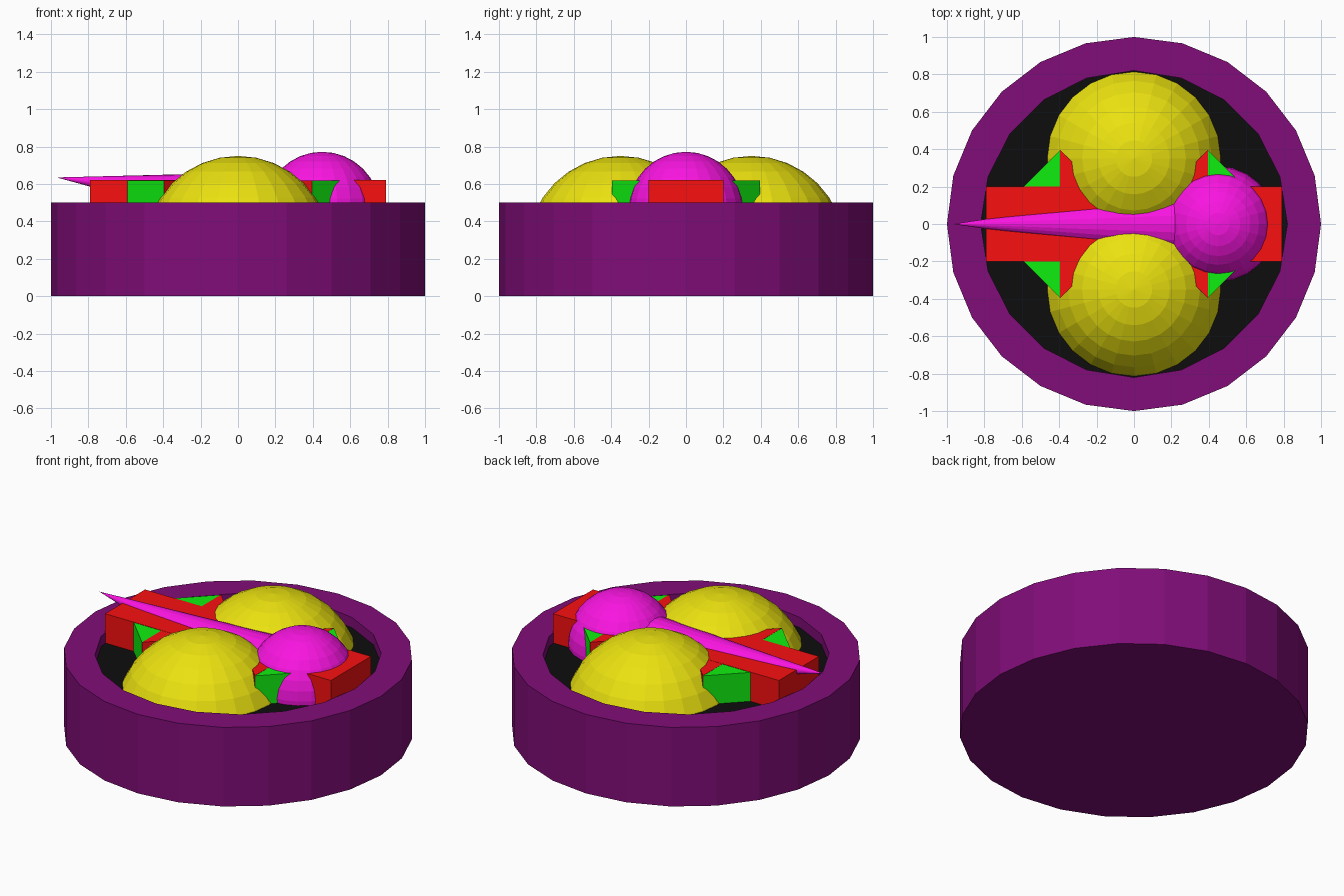
import bpy, bmesh, math
from mathutils import Vector

if "Cube" in bpy.data.objects:
    bpy.data.objects.remove(bpy.data.objects["Cube"])

FLOOR, TOP = 0.435, 0.62


def material(name, rgb):
    m = bpy.data.materials.new(name)
    m.diffuse_color = (*rgb, 1)
    m.use_nodes = True
    m.node_tree.nodes["Principled BSDF"].inputs["Base Color"].default_value = m.diffuse_color
    return m


PURPLE = material("purple", (0.22, 0.004, 0.19))
BLACK = material("black", (0.004, 0.004, 0.004))
YELLOW = material("yellow", (0.83, 0.76, 0.005))
RED = material("red", (0.95, 0.005, 0.005))
GREEN = material("green", (0.005, 0.86, 0.005))
MAGENTA = material("magenta", (0.95, 0.007, 0.75))


def finish(name, bm, mat):
    bmesh.ops.recalc_face_normals(bm, faces=bm.faces)
    me = bpy.data.meshes.new(name)
    bm.to_mesh(me)
    bm.free()
    me.materials.append(mat)
    ob = bpy.data.objects.new(name, me)
    bpy.context.collection.objects.link(ob)
    return ob


def prism(name, outline, z0, z1, mat):
    bm = bmesh.new()
    face = bm.faces.new([bm.verts.new((x, y, z0)) for x, y in outline])
    ext = bmesh.ops.extrude_face_region(bm, geom=[face], use_keep_orig=True)
    verts = [g for g in ext["geom"] if isinstance(g, bmesh.types.BMVert)]
    bmesh.ops.translate(bm, verts=verts, vec=(0, 0, z1 - z0))
    return finish(name, bm, mat)


def ngon(n, r):
    return [(r * math.cos(2 * math.pi * i / n), r * math.sin(2 * math.pi * i / n)) for i in range(n)]


def ball(name, centre, r, mat):
    # sphere trimmed flat just under the dish floor
    bm = bmesh.new()
    bmesh.ops.create_uvsphere(bm, u_segments=24, v_segments=16, radius=r)
    bmesh.ops.translate(bm, verts=bm.verts, vec=centre)
    bmesh.ops.bisect_plane(bm, geom=bm.verts[:] + bm.edges[:] + bm.faces[:],
                           plane_co=(0, 0, FLOOR - 0.01), plane_no=(0, 0, 1), clear_inner=True)
    bmesh.ops.holes_fill(bm, edges=[e for e in bm.edges if e.is_boundary])
    return finish(name, bm, mat)


# Dish with a recessed black floor
dish = prism("dish", ngon(24, 1.0), 0, 0.5, PURPLE)
cutter = prism("recess_cutter", ngon(20, 0.82), FLOOR - 0.02, 0.7, PURPLE)
cutter.hide_render = True
cutter.hide_viewport = True
cut = dish.modifiers.new("recess", "BOOLEAN")
cut.object = cutter
cut.solver = "EXACT"
prism("dish_floor", ngon(20, 0.82), FLOOR - 0.02, FLOOR, BLACK)

# Two large domes
for side, y in (("back", 0.35), ("front", -0.35)):
    ball("dome_" + side, (0, y, 0.25), 0.5, YELLOW)

# Long bar, with a diamond of two wedges at each end
H = 0.395
prism("bar", [(-0.79, -0.2), (0.79, -0.2), (0.79, 0.2), (-0.79, 0.2)], FLOOR, TOP, RED)
for side, s in (("left", -1), ("right", 1)):
    prism("outer_wedge_" + side, [(s * H, -H), (s * 2 * H, 0), (s * H, H)], FLOOR, TOP - 0.002, GREEN)
    prism("inner_wedge_" + side, [(s * H, -H), (0, 0), (s * H, H)], FLOOR, TOP - 0.001, RED)

# Small ball with a spike growing out of its centre
centre, tip = Vector((0.45, 0, 0.463)), Vector((-0.97, 0, 0.635))
ball("small_ball", centre, 0.309, MAGENTA)
axis = tip - centre
bm = bmesh.new()
bmesh.ops.create_cone(bm, cap_ends=True, segments=24, radius1=0.21, radius2=0, depth=axis.length)
bmesh.ops.remove_doubles(bm, verts=bm.verts, dist=1e-5)
spike = finish("spike", bm, MAGENTA)
spike.location = (tip + centre) / 2
spike.rotation_mode = "QUATERNION"
spike.rotation_quaternion = axis.to_track_quat("Z", "Y")
